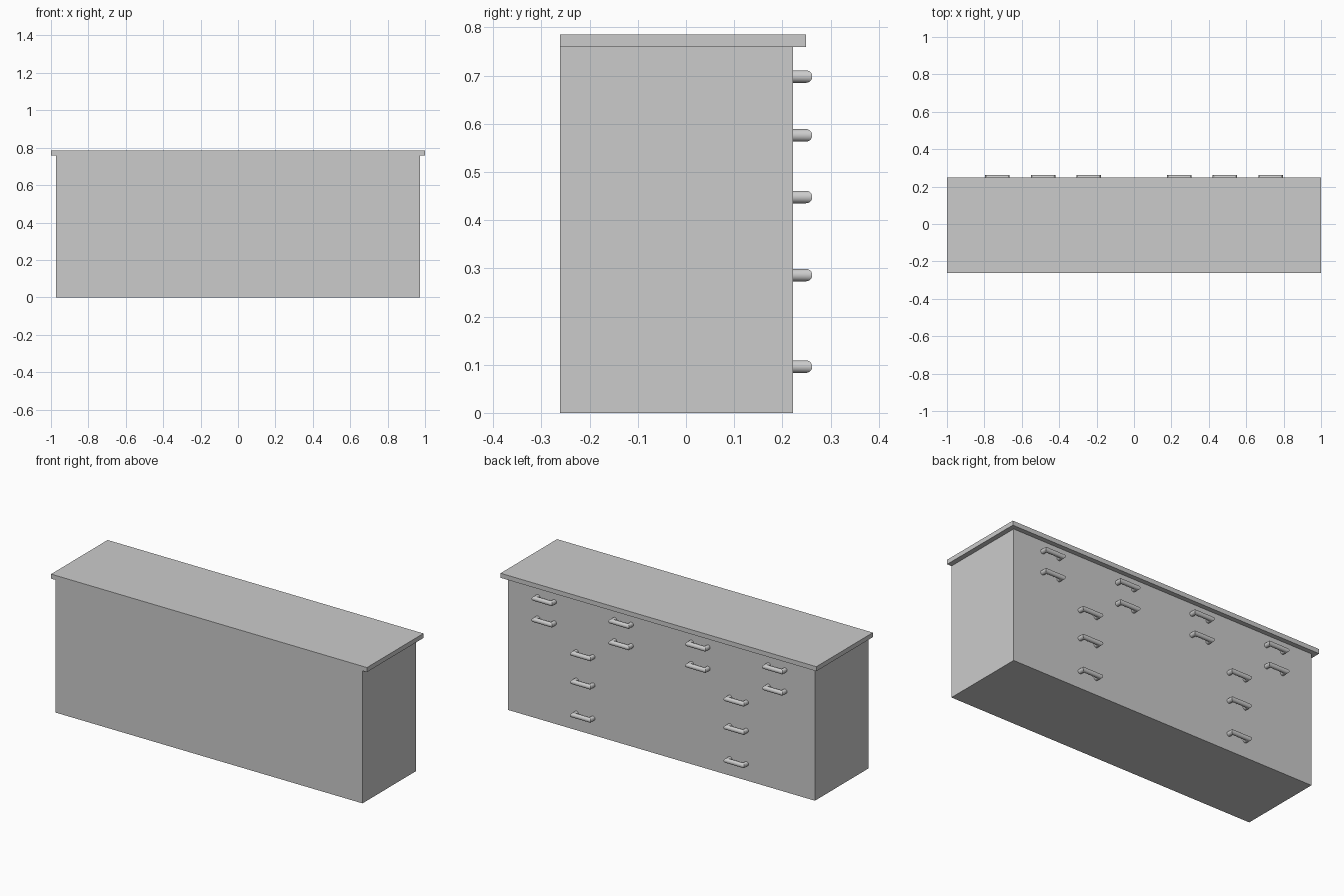
import bpy
import bmesh
from math import cos, sin, tau

cube = bpy.data.objects.get("Cube")
if cube:
    bpy.data.objects.remove(cube)

grey = bpy.data.materials.new("light grey")
grey.use_nodes = True
grey.diffuse_color = (0.6, 0.6, 0.6, 1)
grey.node_tree.nodes["Principled BSDF"].inputs["Base Color"].default_value = (0.6, 0.6, 0.6, 1)


def add_object(name, bm):
    bmesh.ops.recalc_face_normals(bm, faces=bm.faces)
    mesh = bpy.data.meshes.new(name)
    bm.to_mesh(mesh)
    bm.free()
    mesh.materials.append(grey)
    obj = bpy.data.objects.new(name, mesh)
    bpy.context.collection.objects.link(obj)
    return obj


def box(name, low, high):
    bm = bmesh.new()
    bmesh.ops.create_cube(bm, size=1)
    for v in bm.verts:
        v.co = [h if c > 0 else l for c, l, h in zip(v.co, low, high)]
    return add_object(name, bm)


FRONT, WALL = -0.262, 0.222      # plain front face and handle side of the cabinet
HALF, R, SIDES = 0.0655, 0.013, 24
BAR_Y = 0.262 - R


def handle(name, x, z):
    """Round U-shaped pull with mitred corners."""
    bm = bmesh.new()
    rings = []
    for side, corner in ((-1, False), (-1, True), (1, True), (1, False)):
        ring = []
        for i in range(SIDES):
            a = tau * i / SIDES
            y = BAR_Y + R * cos(a) if corner else WALL
            ring.append(bm.verts.new((x + side * (HALF - R + R * cos(a)), y, z + R * sin(a))))
        rings.append(ring)
    for r, s in zip(rings, rings[1:]):
        for i in range(SIDES):
            j = (i + 1) % SIDES
            bm.faces.new((r[i], r[j], s[j], s[i]))
    bm.faces.new(rings[0])
    bm.faces.new(rings[-1])
    obj = add_object(name, bm)
    bpy.ops.object.select_all(action="DESELECT")
    obj.select_set(True)
    bpy.context.view_layer.objects.active = obj
    bpy.ops.object.shade_smooth_by_angle()


# Cabinet and overhanging worktop
box("cabinet_body", (-0.972, FRONT, 0), (0.972, WALL, 0.759))
box("worktop", (-1, FRONT, 0.759), (1, 0.249, 0.785))

# Two upper rows of four small drawers, three lower rows of two wide drawers
for row, z in enumerate((0.698, 0.576)):
    for col, x in enumerate((-0.73, -0.243, 0.243, 0.73)):
        handle(f"upper_handle_{row}_{col}", x, z)
for row, z in enumerate((0.448, 0.286, 0.096)):
    for col, x in enumerate((-0.486, 0.486)):
        handle(f"lower_handle_{row}_{col}", x, z)
